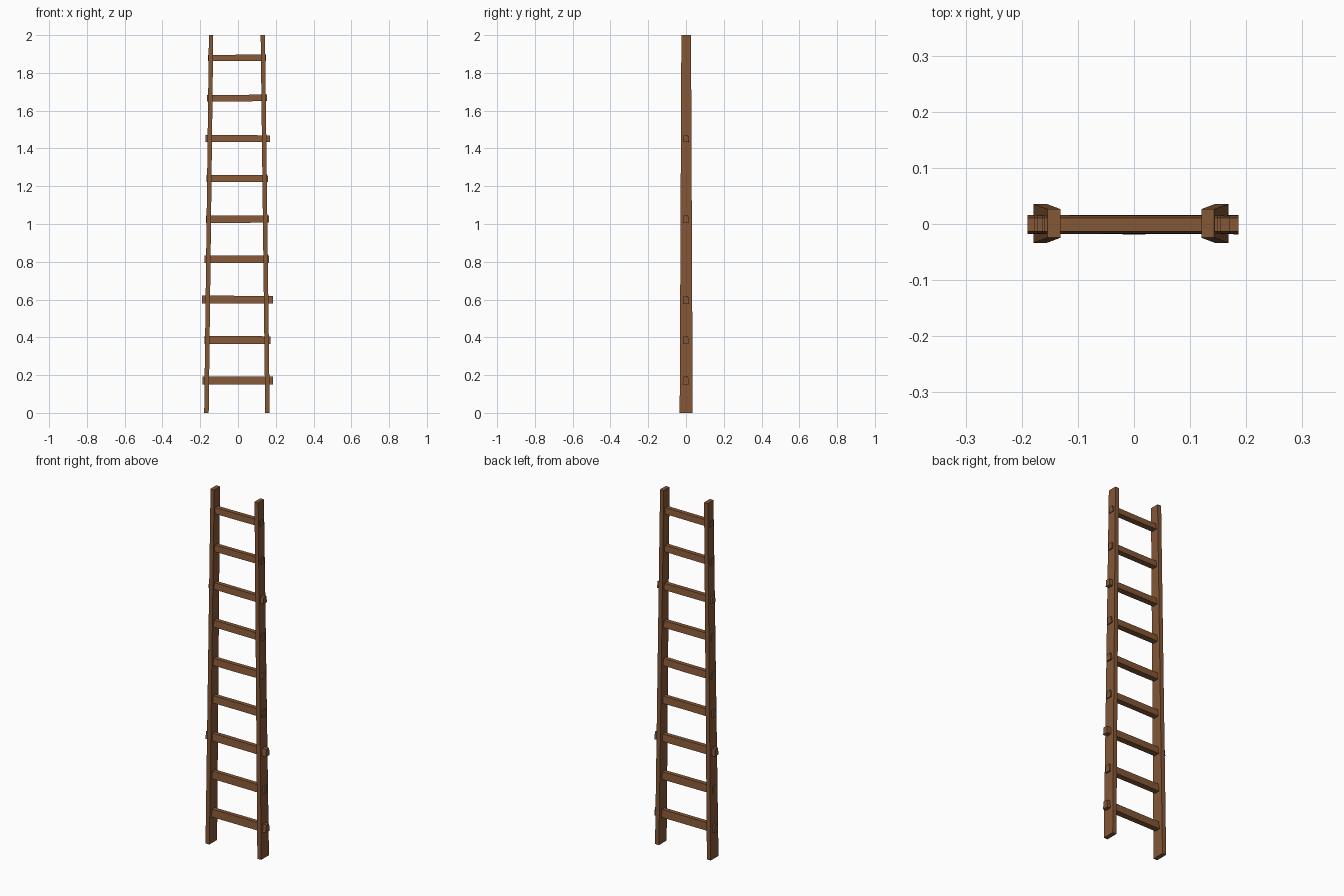
import bpy, bmesh, random

if "Cube" in bpy.data.objects:
    bpy.data.objects.remove(bpy.data.objects["Cube"])
random.seed(4)

wood = bpy.data.materials.new("brown wood")
wood.diffuse_color = (0.23, 0.095, 0.037, 1)
wood.use_nodes = True
wood.node_tree.nodes["Principled BSDF"].inputs["Base Color"].default_value = wood.diffuse_color


def loft(name, rings):
    """Skin a list of closed four-point rings and cap both ends."""
    bm = bmesh.new()
    loops = [[bm.verts.new(p) for p in ring] for ring in rings]
    n = len(loops[0])
    for a, b in zip(loops, loops[1:]):
        for i in range(n):
            j = (i + 1) % n
            bm.faces.new((a[i], a[j], b[j], b[i]))
    bm.faces.new(loops[0])
    bm.faces.new(loops[-1])
    bmesh.ops.recalc_face_normals(bm, faces=bm.faces)
    mesh = bpy.data.meshes.new(name)
    bm.to_mesh(mesh)
    bm.free()
    mesh.materials.append(wood)
    obj = bpy.data.objects.new(name, mesh)
    bpy.context.collection.objects.link(obj)
    return obj


CX = -0.0055   # middle line between the rails
CY = 0.001


# Side rails: tapering planks leaning towards each other
def rail(name, side):
    rings = []
    for z in (0, 0.46, 1.03, 1.6, 2.0):
        t = z / 2
        outer = CX + side * (0.1735 - 0.025 * t)
        inner = CX + side * (0.1495 - 0.024 * t)
        d = 0.0345 - 0.009 * t
        rings.append([(outer, CY - d, z), (inner, CY - d, z),
                      (inner, CY + d, z), (outer, CY + d, z)])
    loft(name, rings)


rail("left_rail", -1)
rail("right_rail", 1)

# Rungs: rough bars with a narrower top, poking through the rails
spans = [(-.188, .186), (-.177, .172), (-.190, .186), (-.178, .165),
         (-.170, .165), (-.167, .160), (-.172, .170), (-.164, .154), (-.160, .149)]
for i, (x0, x1) in enumerate(spans):
    z = 0.172 + i * 0.2135
    h = 0.0215 - 0.0006 * i
    rings = []
    for x in (x0, (x0 + x1) / 2 + random.uniform(-.05, .05), x1):
        dz = random.uniform(-.0015, .0015)
        top, low = 0.012, 0.0165 + random.uniform(-.001, .001)
        y = CY - 0.002
        rings.append([(x, y - low, z - h + dz), (x, y + low, z - h + dz),
                      (x, y + top, z + h + dz), (x, y - top, z + h + dz)])
    loft(f"rung_{i + 1}", rings)
